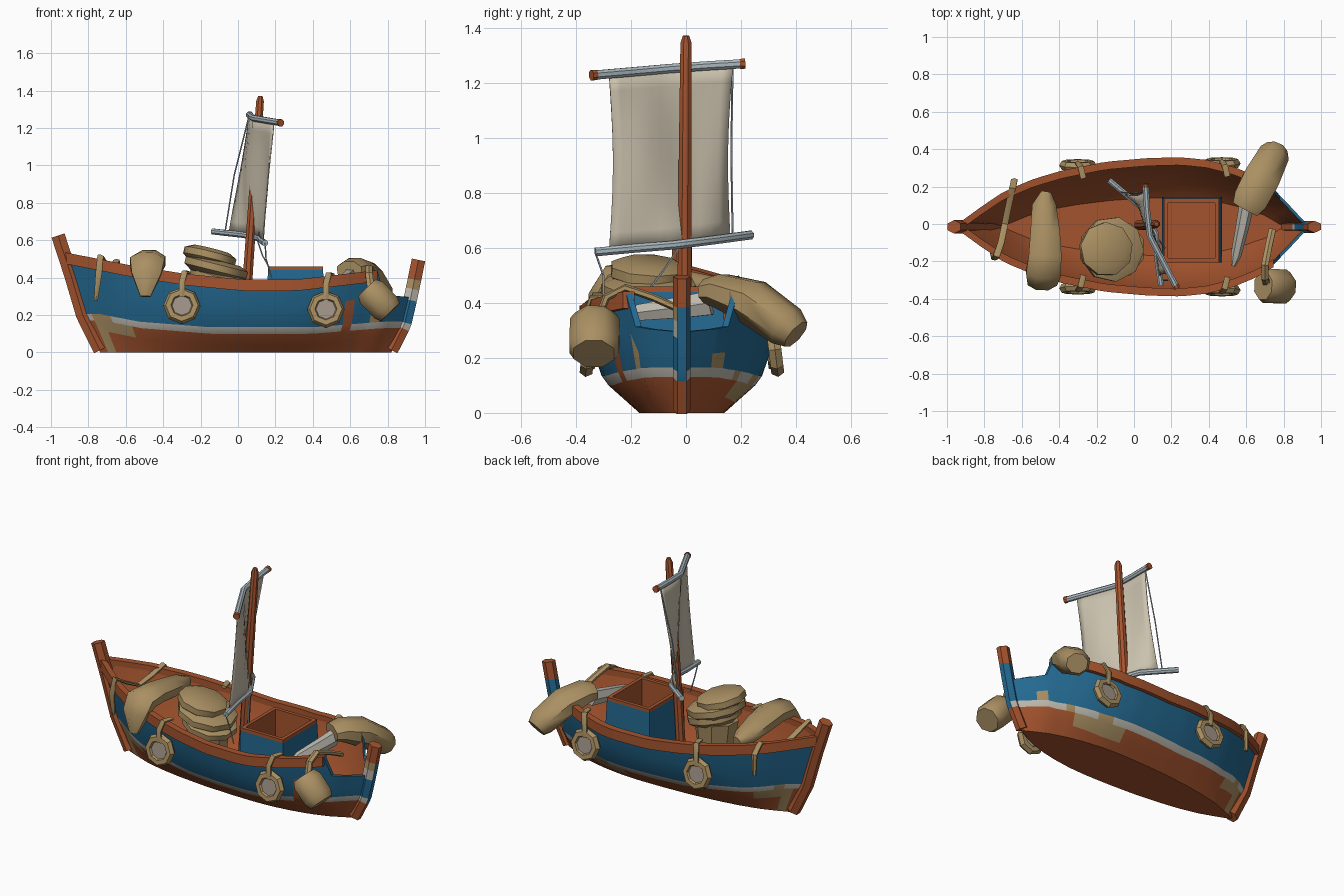
import bpy, bmesh, math
from mathutils import Vector

cube = bpy.data.objects.get("Cube")
if cube:
    bpy.data.objects.remove(cube, do_unlink=True)

CY = -0.015  # boat centreline


def material(name, r, g, b):
    lin = [(c / 255 / 12.92) if c < 11 else ((c / 255 + 0.055) / 1.055) ** 2.4 for c in (r, g, b)]
    m = bpy.data.materials.new(name)
    m.use_nodes = True
    m.diffuse_color = (*lin, 1)
    m.node_tree.nodes["Principled BSDF"].inputs["Base Color"].default_value = (*lin, 1)
    return m


wood = material("red brown wood", 165, 84, 46)
blue = material("blue paint", 36, 106, 146)
white = material("worn white", 190, 186, 176)
burlap = material("burlap", 170, 144, 99)
canvas = material("sail canvas", 203, 194, 174)
pale = material("pale spar", 172, 186, 192)
grey = material("fender grey", 162, 149, 136)


def interp(knots, t):
    for (a, p), (b, q) in zip(knots, knots[1:]):
        if t <= b:
            return p + (q - p) * max(0, (t - a) / (b - a))
    return knots[-1][1]


def finish(ob, mats, angle=35):
    for m in mats:
        ob.data.materials.append(m)
    bpy.ops.object.select_all(action='DESELECT')
    ob.select_set(True)
    bpy.context.view_layer.objects.active = ob
    bpy.ops.object.shade_smooth_by_angle(angle=math.radians(angle))
    return ob


def loft(name, rings, mats, rule=None, closed=True, angle=35):
    """Skin a list of point rings; rule(segment, edge) picks the material."""
    bm = bmesh.new()
    rows = [[bm.verts.new(p) for p in ring] for ring in rings]
    n = len(rings[0])
    for i in range(len(rows) - 1):
        for k in range(n if closed else n - 1):
            j = (k + 1) % n
            f = bm.faces.new((rows[i][k], rows[i][j], rows[i + 1][j], rows[i + 1][k]))
            f.material_index = rule(i, k) if rule else 0
    if closed:
        bm.faces.new(rows[0])
        bm.faces.new(rows[-1])
        bmesh.ops.recalc_face_normals(bm, faces=bm.faces)
    me = bpy.data.meshes.new(name)
    bm.to_mesh(me)
    bm.free()
    ob = bpy.data.objects.new(name, me)
    bpy.context.collection.objects.link(ob)
    return finish(ob, mats, angle)


def sweep(name, path, sizes, mats, ref=(0, 0, 1), sides=8, rule=None, angle=35):
    """Sweep an oval along a path; sizes are (radius along ref, radius across)."""
    path = [Vector(p) for p in path]
    rings = []
    for i, p in enumerate(path):
        t = (path[min(i + 1, len(path) - 1)] - path[max(i - 1, 0)]).normalized()
        r = Vector(ref)
        n = (r - t * r.dot(t)).normalized()
        m = t.cross(n)
        a, b = sizes[i] if isinstance(sizes, list) else sizes
        turn = math.pi / sides
        rings.append([p + n * a * math.cos(turn + math.tau * k / sides)
                      + m * b * math.sin(turn + math.tau * k / sides) for k in range(sides)])
    return loft(name, rings, mats, rule, True, angle)


# Hull shape curves
STATIONS = 36
BREAK = 32  # first station of the broken end
plan = [(0, .012), (.06, .1), (.12, .18), (.2, .245), (.28, .29), (.4, .335), (.52, .355),
        (.62, .36), (.7, .345), (.78, .305), (.85, .25), (.92, .165), (1, .015)]
sheer_line = [(-.92, .535), (-.6, .465), (-.3, .415), (0, .385), (.3, .385), (.6, .42),
              (.72, .435), (.77, .31), (.92, .295)]
water = [(-.8, .17), (-.6, .13), (-.2, .1), (.4, .1), (.8, .13)]
flare = [(0, .43), (.3, .79), (.55, .9), (1, 1)]
bow = [(.012, -.737), (.2, -.83), (.42, -.895), (.625, -.962)]
stern = [(.012, .82), (.15, .89), (.3, .925), (.495, .965)]


def hull_point(u, z, side, inset=0.0):
    top = interp(sheer_line, -.9 + 1.82 * u)
    x = interp(bow, z) * (1 - u) + interp(stern, z) * u
    w = interp(plan, u) * interp(flare, z / top)
    return (x, CY + side * max(w - inset, .004), z)


def hull_ring(u):
    x = -.9 + 1.82 * u
    top, wl = interp(sheer_line, x), interp(water, x)
    low, high = wl + .035, top - .055
    zs = [top, high, low + .6 * (high - low), low, wl, wl - .06, 0]
    outer = [hull_point(u, z, 1) for z in zs] + [hull_point(u, z, -1) for z in zs[::-1]]
    zs = [top, .3 * top, .02]
    inner = ([hull_point(u, z, -1, .022) for z in zs] + [hull_point(u, z, 1, .022) for z in zs[::-1]])
    return outer + inner


def hull_paint(i, k):
    front = k > 6
    if k in (0, 12, 13, 19):  # top edge and lip
        return 1 if i >= BREAK else 0
    row = 12 - k if front else k
    if row in (1, 2):
        if row == 2 and front:
            return {29: 0, 32: 3}.get(i, 1)
        return 3 if row == 2 and i == 33 else 1
    if row == 3:
        return {1: 3, 2: 3, 29: 0}.get(i, 2) if front else (3 if i in (2, 25, 26, 30) else 2)
    if row == 4:
        return 3 if i in (1, 2, 3, 4) or (not front and 23 <= i <= 29) else 0
    return 3 if row == 5 and i == 1 else 0


loft("hull", [hull_ring(i / STATIONS) for i in range(STATIONS + 1)],
     [wood, blue, white, burlap], hull_paint)

# Gunwale rails, stopping before the broken end
for side, label in ((1, "back"), (-1, "front")):
    rings = []
    for i in range(BREAK + 1):
        u = i / STATIONS
        z = interp(sheer_line, -.9 + 1.82 * u)
        x, y, _ = hull_point(u, z, side)
        rings.append([(x, y + side * .012, z + .006), (x, y + side * .012, z - .055),
                      (x, y - side * .03, z - .055), (x, y - side * .03, z + .006)])
    loft(label + "_rail", rings, [wood])

# End posts
sweep("bow_post", [(x, CY, z) for z, x in bow], (.042, .036), [wood], ref=(1, 0, 0), sides=6)
levels = [.012, .13, .16, .28, .34, .39, .495]
sweep("stern_post", [(interp(stern, z), CY, z) for z in levels], (.042, .032),
      [wood, blue, white, burlap], ref=(1, 0, 0), sides=6,
      rule=lambda i, k: (0, 1 if k == 5 else 2, 1, 2 if k in (3, 4) else 1,
                         3 if k in (3, 4) else 1, 0)[i])

# Mast
sweep("mast", [(.03, -.005, .05), (.055, -.005, .45), (.09, -.003, .95), (.118, 0, 1.345),
               (.12, 0, 1.372)],
      [(.03, .03), (.028, .028), (.025, .026), (.022, .022), (.012, .012)], [wood], ref=(0, 1, 0))

# Yard and boom
yard = [(.062, .21, 1.27), (.07, .072, 1.262), (.085, -.065, 1.252), (.155, -.2, 1.24), (.228, -.34, 1.228)]
boom = [(-.135, .235, .647), (.035, .094, .628), (.115, -.048, .61), (.125, -.19, .598), (.145, -.33, .585)]
sweep("yard", yard, (.018, .018), [pale])
sweep("boom", boom, (.017, .017), [pale])
for i, (tip, inner) in enumerate(((yard[0], yard[1]), (yard[-1], yard[-2]))):
    a = Vector(tip)
    d = (a - Vector(inner)).normalized()
    sweep(f"yard_tip_{i}", [a - d * .014, a + d * .005], (.02, .02), [wood])


# Sail, rippled between the two spars
def along(spar, s, axis):
    return interp([(n / 4, p[axis]) for n, p in enumerate(spar)], s)


rows = []
for i in range(11):
    t = i / 10
    row = []
    for j in range(13):
        s = .07 + .06 * t + (.82 - .04 * t) * j / 12
        x, y, z = [along(yard, s, a) * (1 - t) + along(boom, s, a) * t for a in range(3)]
        belly = math.sin(math.pi * t)
        row.append((x + .022 * belly * math.cos(s * 9), (y + .06) * (1 - .06 * belly) - .06, z))
    rows.append(row)
sail = loft("sail", rows, [canvas], closed=False, angle=60)
mod = sail.modifiers.new("cloth thickness", 'SOLIDIFY')
mod.thickness = .006

# Rigging lines
lines = [[(.06, .17, 1.27), (-.02, .165, .95), (-.07, .17, .64)],
         [boom[-1], (.15, -.3, .5), (.18, -.3, .4)],
         [(.1, -.02, .61), (.13, -.08, .52), (.18, -.15, .43)]]
for i, pts in enumerate(lines):
    sweep(f"rigging_line_{i}", pts, (.004, .004), [pale], ref=(1, .3, 0), sides=5)


# Open crate: outside, lip, inside
def rect(x0, x1, y0, y1, z):
    return [(x0, y0, z), (x1, y0, z), (x1, y1, z), (x0, y1, z)]


loft("crate", [rect(.15, .47, -.205, .145, .1), rect(.16, .455, -.205, .135, .44),
               rect(.16, .455, -.205, .135, .46), rect(.182, .433, -.183, .113, .46),
               rect(.182, .433, -.183, .113, .2)],
     [wood, blue], lambda i, k: 1 if i == 0 else 0)

# Ring fenders with hanging straps
for x, z in ((-.3, .25), (.47, .23)):
    u = (x + .9) / 1.82
    top = interp(sheer_line, x)
    w = interp(plan, u)
    for side, label in ((1, "back"), (-1, "front")):
        y = CY + side * (w + .02)
        tilt = math.pi / 2 + side * .12
        bpy.ops.mesh.primitive_torus_add(location=(x, y, z), rotation=(tilt, 0, 0), major_segments=8,
                                         minor_segments=6, major_radius=.073, minor_radius=.027)
        ring = bpy.context.object
        ring.name = label + "_fender_ring"
        finish(ring, [burlap])
        bpy.ops.mesh.primitive_cylinder_add(vertices=8, radius=.066, depth=.024,
                                            location=(x, y, z), rotation=(tilt, 0, 0))
        disc = bpy.context.object
        disc.name = label + "_fender_disc"
        finish(disc, [grey])
        sweep(label + "_fender_strap",
              [(x, y + side * .01, z + .05), (x, y + side * .012, top - .04),
               (x + .015, y - side * .01, top + .015), (x + .03, y - side * .07, top + .012)],
              (.018, .01), [burlap], ref=(1, 0, 0), sides=6)

# Pile of sacks amidships
sweep("pile_base", [(-.12, -.12, .08), (-.12, -.13, .38)], [(.09, .09), (.13, .13)], [burlap], ref=(1, 0, 0))
for i, (x, z, r) in enumerate(((-.1, .395, .16), (-.12, .455, .175), (-.15, .515, .145))):
    c = Vector((x, -.135, z))
    axis = Vector((.25, .06 * (i - 1), 1)).normalized()
    sweep(f"piled_sack_{i}", [c + axis * h for h in (-.045, -.018, .018, .038)],
          [(r * f, r * f) for f in (.75, 1, 1, .72)], [burlap], ref=(1, .3 * i, 0), sides=9, angle=50)

# Long sack draped over the front rail
sweep("draped_sack", [(-.47, .17, .44), (-.48, .1, .45), (-.475, -.04, .47), (-.475, -.17, .49),
                      (-.485, -.265, .485), (-.49, -.31, .42), (-.495, -.325, .3)],
      [(.03, .03), (.07, .05), (.085, .06), (.095, .062), (.1, .06), (.085, .05), (.03, .025)],
      [burlap], ref=(1, 0, 0), angle=50)

# Bag hung outside the front rail, with its strap
a, b = Vector((.69, -.33, .345)), Vector((.815, -.335, .215))
sweep("hanging_bag", [a.lerp(b, t) for t in (0, .2, .8, 1)],
      [(.08, .07), (.098, .09), (.098, .09), (.08, .075)], [burlap], ref=(0, 1, 0), angle=45)
sweep("bag_strap", [(.74, -.03, .38), (.72, -.12, .42), (.7, -.22, .455), (.7, -.29, .42), (.71, -.32, .34)],
      (.022, .014), [burlap], ref=(1, 0, 0), sides=6)

# Big bundle over the back rail and its pale tapering handle
sweep("back_bundle", [(.595, .08, .44), (.62, .125, .445), (.68, .24, .405), (.745, .365, .315), (.76, .4, .285)],
      [(.05, .08), (.065, .1), (.085, .105), (.08, .09), (.06, .065)], [burlap], angle=45)
sweep("bundle_handle", [(.6, .09, .4), (.58, -.01, .385), (.545, -.17, .365), (.53, -.225, .36)],
      [(.05, .04), (.045, .036), (.034, .028), (.012, .012)], [white], sides=6)

# Cloth strips lying across the bow
sweep("bow_strap", [(-.76, -.15, .28), (-.745, -.185, .42), (-.735, -.17, .515), (-.71, -.1, .47),
                    (-.69, 0, .42), (-.67, .1, .45), (-.65, .19, .49), (-.64, .235, .43), (-.64, .235, .3)],
      [(.012, .01)] + [(.02, .01)] * 7 + [(.012, .01)], [burlap], ref=(1, 0, 0), sides=6)
